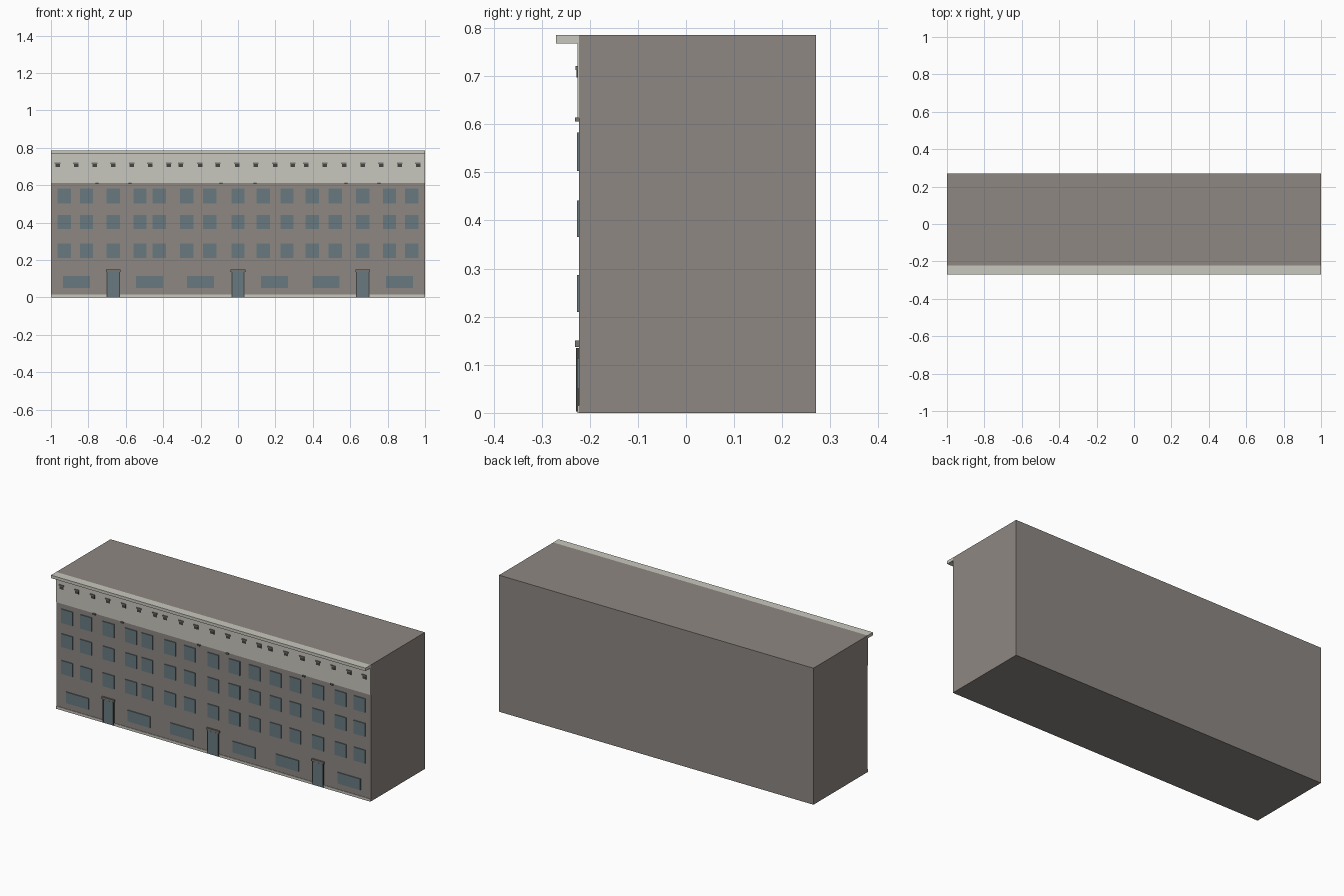
import bpy, bmesh

if "Cube" in bpy.data.objects:
    bpy.data.objects.remove(bpy.data.objects["Cube"])


def material(name, rgb):
    m = bpy.data.materials.new(name)
    m.diffuse_color = (*rgb, 1)
    m.use_nodes = True
    m.node_tree.nodes["Principled BSDF"].inputs["Base Color"].default_value = m.diffuse_color
    return m


WALL = material("taupe_wall", (0.27, 0.245, 0.225))
PALE = material("pale_plaster", (0.58, 0.57, 0.51))
GLASS = material("blue_grey_glass", (0.14, 0.195, 0.215))
DARK = material("dark_opening", (0.06, 0.06, 0.055))
TRIM = material("grey_trim", (0.19, 0.18, 0.165))

FRONT = -0.222  # plane of the facade


def boxes(name, mat, items):
    """One object made of boxes given as (x0, x1, y0, y1, z0, z1)."""
    bm = bmesh.new()
    for x0, x1, y0, y1, z0, z1 in items:
        r = bmesh.ops.create_cube(bm, size=1)
        for v in r["verts"]:
            v.co.x = x1 if v.co.x > 0 else x0
            v.co.y = y1 if v.co.y > 0 else y0
            v.co.z = z1 if v.co.z > 0 else z0
    me = bpy.data.meshes.new(name)
    bm.to_mesh(me)
    bm.free()
    me.materials.append(mat)
    ob = bpy.data.objects.new(name, me)
    bpy.context.collection.objects.link(ob)
    return ob


def plate(cx, w, z0, z1, depth):
    """Box standing out from the facade by depth."""
    return (cx - w / 2, cx + w / 2, FRONT - depth, FRONT + 0.001, z0, z1)


# Main block, attic band, plinth and cornice
boxes("building_block", WALL, [(-1, 1, FRONT, 0.27, 0, 0.785)])
boxes("attic_band", PALE, [plate(0, 2, 0.613, 0.768, 0.003)])
boxes("plinth", PALE, [plate(0, 2, 0, 0.015, 0.003)])
boxes("cornice", PALE, [(-1, 1, -0.27, FRONT, 0.768, 0.785)])

# Upper windows: three rows, columns mirrored around the middle
columns = [-0.93, -0.81, -0.667, -0.524, -0.42, -0.275, -0.15, 0,
           0.134, 0.262, 0.396, 0.521, 0.666, 0.81, 0.93]
rows = [(0.21, 0.287), (0.365, 0.441), (0.503, 0.583)]
boxes("upper_windows", GLASS,
      [plate(x, 0.072, a, b, 0.005) for x in columns for a, b in rows])

# Wide ground floor windows
boxes("ground_windows", GLASS,
      [plate(x, 0.145, 0.05, 0.114, 0.005)
       for x in (-0.864, -0.473, -0.2, 0.195, 0.47, 0.864)])

# Entrances with dark jambs and small canopies
doors = (-0.667, 0, 0.667)
boxes("doors", GLASS, [plate(x, 0.062, 0.003, 0.135, 0.006) for x in doors])
boxes("door_jambs", DARK,
      [plate(x + s * 0.033, 0.005, 0.003, 0.135, 0.007) for x in doors for s in (-1, 1)])
boxes("door_canopies", TRIM, [plate(x, 0.08, 0.137, 0.15, 0.009) for x in doors])

# Attic vents with hoods
vents = [-0.963, -0.866, -0.765, -0.668, -0.567, -0.47, -0.369, -0.305, -0.203,
         -0.107, -0.005, 0.096, 0.198, 0.294, 0.364, 0.465, 0.567, 0.668,
         0.765, 0.866, 0.963]
boxes("vent_openings", DARK, [plate(x, 0.024, 0.697, 0.713, 0.006) for x in vents])
boxes("vent_hoods", TRIM, [plate(x - 0.002, 0.03, 0.713, 0.721, 0.008) for x in vents])

# Small brackets under the attic band
boxes("brackets", TRIM,
      [plate(x, 0.016, 0.606, 0.614, 0.009)
       for x in (-0.755, -0.578, -0.09, 0.09, 0.578, 0.755)])
